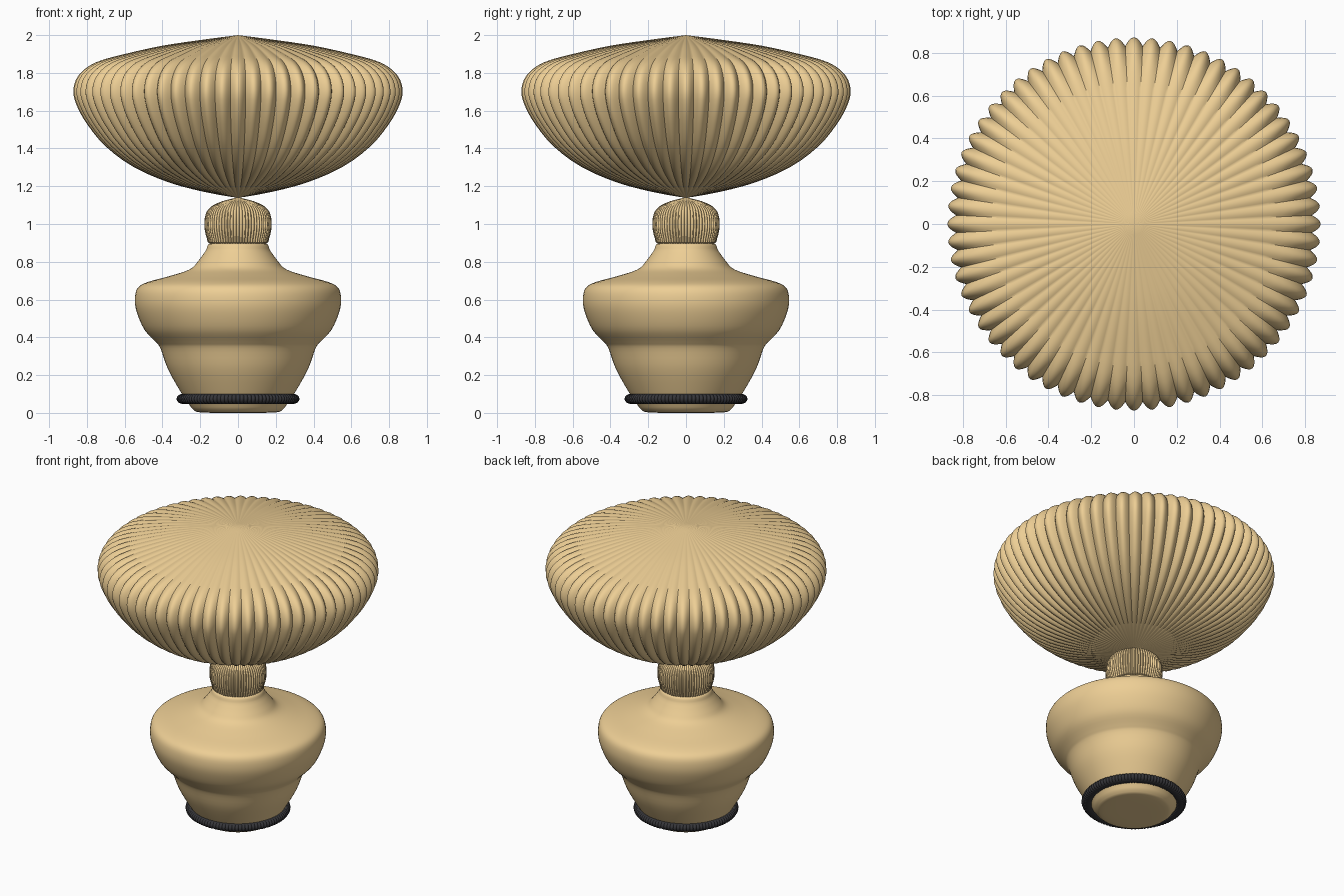
import bpy, bmesh, math
from mathutils import Vector

if "Cube" in bpy.data.objects:
    bpy.data.objects.remove(bpy.data.objects["Cube"])


def material(name, colour):
    m = bpy.data.materials.new(name)
    m.diffuse_color = (*colour, 1)
    m.use_nodes = True
    m.node_tree.nodes["Principled BSDF"].inputs["Base Color"].default_value = m.diffuse_color
    return m


def smooth_curve(pts, steps, closed=False):
    """Catmull-Rom curve through (radius, height) points."""
    p = [Vector(q) for q in pts]
    n = len(p)
    get = (lambda i: p[i % n]) if closed else (lambda i: p[max(0, min(n - 1, i))])
    out = []
    for i in range(n if closed else n - 1):
        a, b, c, d = (get(i + k) for k in (-1, 0, 1, 2))
        for s in range(steps):
            t = s / steps
            out.append(0.5 * (2 * b + (c - a) * t + (2 * a - 5 * b + 4 * c - d) * t * t
                              + (3 * b - a - 3 * c + d) * t ** 3))
    if not closed:
        out.append(p[-1])
    return out


def lathe(name, pts, mat, segs, ribs=0, depth=0.0, steps=3, closed=False, angle=40):
    """Spin a profile (bottom to top); ribs scallop the radius."""
    bm = bmesh.new()
    rings = []
    for r, z in smooth_curve(pts, steps, closed):
        if r < 1e-5:
            rings.append([bm.verts.new((0, 0, z))] * segs)
            continue
        ring = []
        for k in range(segs):
            a = 2 * math.pi * k / segs
            rr = r * (1 - depth * (1 - abs(math.cos(ribs * a / 2))))
            ring.append(bm.verts.new((rr * math.cos(a), rr * math.sin(a), z)))
        rings.append(ring)
    if closed:
        rings.append(rings[0])
    for lo, hi in zip(rings, rings[1:]):
        for k in range(segs):
            j = (k + 1) % segs
            quad = list(dict.fromkeys((lo[k], lo[j], hi[j], hi[k])))
            bm.faces.new(quad)
    bmesh.ops.recalc_face_normals(bm, faces=bm.faces)
    me = bpy.data.meshes.new(name)
    bm.to_mesh(me)
    bm.free()
    me.shade_smooth()
    me.set_sharp_from_angle(angle=math.radians(angle))
    me.materials.append(mat)
    ob = bpy.data.objects.new(name, me)
    bpy.context.collection.objects.link(ob)
    return ob


tan = material("tan", (0.85, 0.62, 0.30))
dark = material("dark_grey", (0.035, 0.035, 0.04))

# Vase-shaped body
lathe("body", [(0, 0), (0.19, 0.002), (0.235, 0.016), (0.262, 0.05), (0.297, 0.1),
               (0.37, 0.23), (0.41, 0.34), (0.435, 0.375), (0.495, 0.44), (0.535, 0.53),
               (0.546, 0.60), (0.532, 0.66), (0.48, 0.692), (0.36, 0.725), (0.255, 0.76),
               (0.21, 0.805), (0.17, 0.86), (0.142, 0.9), (0.0, 0.9)],
      tan, 96, steps=4)

# Ribbed neck knob
lathe("neck_knob", [(0, 0.893), (0.143, 0.895), (0.165, 0.925), (0.178, 0.985), (0.172, 1.05),
                    (0.145, 1.09), (0.085, 1.12), (0, 1.142)],
      tan, 512, ribs=64, depth=0.045)

# Ribbed mushroom cap
lathe("cap", [(0, 1.138), (0.17, 1.168), (0.36, 1.218), (0.55, 1.30), (0.70, 1.41),
              (0.80, 1.53), (0.855, 1.63), (0.872, 1.71), (0.842, 1.79), (0.755, 1.855),
              (0.60, 1.90), (0.40, 1.944), (0.2, 1.974), (0, 2.0)],
      tan, 512, ribs=64, depth=0.045)

# Dark knurled ring round the foot
ring = [(0.29 + 0.036 * math.cos(t * math.pi / 4), 0.074 + 0.027 * math.sin(t * math.pi / 4))
        for t in range(8)]
lathe("foot_ring", ring, dark, 576, ribs=96, depth=0.02, steps=2, closed=True)
